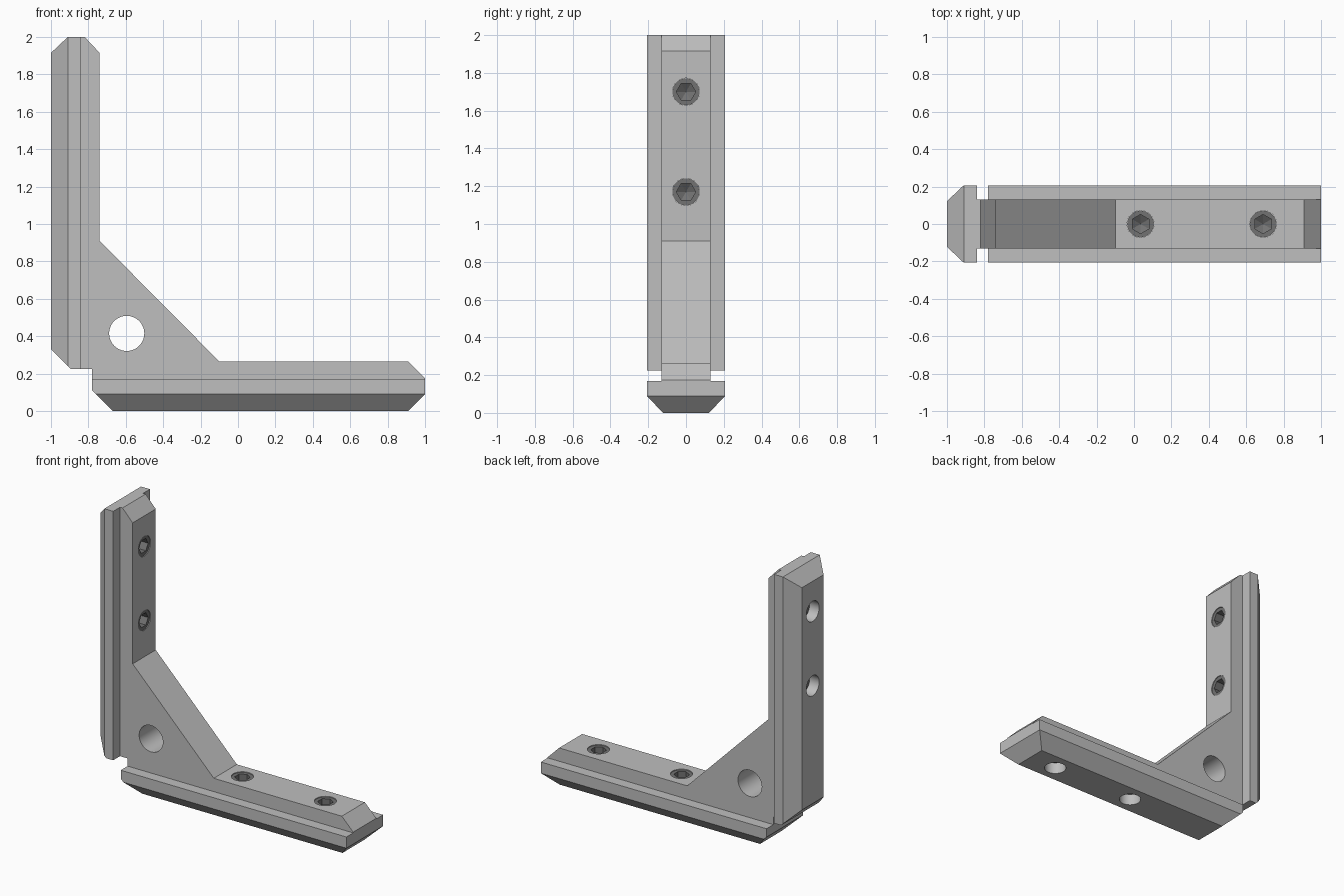
import bpy, bmesh, math
from mathutils import Vector, Matrix

if "Cube" in bpy.data.objects:
    bpy.data.objects.remove(bpy.data.objects["Cube"], do_unlink=True)


def material(name, grey):
    m = bpy.data.materials.new(name)
    m.use_nodes = True
    m.diffuse_color = (grey, grey, grey, 1)
    m.node_tree.nodes["Principled BSDF"].inputs["Base Color"].default_value = (grey, grey, grey, 1)
    return m


BODY = material("light grey metal", 0.52)
SCREW = material("dark grey steel", 0.17)


def finish(bm, name, mat):
    bmesh.ops.recalc_face_normals(bm, faces=bm.faces)
    mesh = bpy.data.meshes.new(name)
    bm.to_mesh(mesh)
    bm.free()
    mesh.materials.append(mat)
    obj = bpy.data.objects.new(name, mesh)
    bpy.context.collection.objects.link(obj)
    return obj


def plate(name, profile, half):
    """Extrude an x-z outline along y, centred."""
    bm = bmesh.new()
    face = bm.faces.new([bm.verts.new((x, -half, z)) for x, z in profile])
    ext = bmesh.ops.extrude_face_region(bm, geom=[face])["geom"]
    bmesh.ops.translate(bm, vec=(0, 2 * half, 0),
                        verts=[v for v in ext if isinstance(v, bmesh.types.BMVert)])
    return finish(bm, name, BODY)


def chamfer_long_edges(obj, point, normal):
    """Slice a solid with a plane and cap the cut."""
    bm = bmesh.new()
    bm.from_mesh(obj.data)
    cut = bmesh.ops.bisect_plane(bm, geom=bm.verts[:] + bm.edges[:] + bm.faces[:],
                                 plane_co=point, plane_no=normal, clear_outer=True)
    edges = [e for e in cut["geom_cut"] if isinstance(e, bmesh.types.BMEdge)]
    bmesh.ops.holes_fill(bm, edges=edges)
    bmesh.ops.recalc_face_normals(bm, faces=bm.faces)
    bm.to_mesh(obj.data)
    bm.free()


def boolean(obj, other, operation):
    mod = obj.modifiers.new(operation.lower(), "BOOLEAN")
    mod.operation, mod.object, mod.solver = operation, other, "EXACT"
    bpy.context.view_layer.objects.active = obj
    bpy.ops.object.modifier_apply(modifier=mod.name)
    bpy.data.objects.remove(other, do_unlink=True)


def cylinder(name, centre, axis, radius, depth, mat, sides=40, tip=0, side=(0, 1, 0)):
    """Cylinder along axis with a corner pointing to side, and an optional pointed bottom."""
    bm = bmesh.new()
    bmesh.ops.create_cone(bm, cap_ends=True, segments=sides, radius1=radius,
                          radius2=radius, depth=depth)
    if tip:
        low = min(bm.faces, key=lambda f: f.calc_center_median().z)
        peak = bmesh.ops.poke(bm, faces=[low])["verts"][0]
        peak.co.z -= tip
    axis, side = Vector(axis), Vector(side)
    frame = Matrix((side.cross(axis), side, axis)).transposed().to_4x4()
    bmesh.ops.transform(bm, matrix=Matrix.Translation(centre) @ frame, verts=bm.verts)
    return finish(bm, name, mat)


# Central web with triangular gusset
bracket = plate("bracket_body", [
    (-.87, 2), (-.82, 2), (-.74, 1.915), (-.74, .91), (-.10, .265), (.91, .265),
    (1, .175), (1, .14), (-.78, .14), (-.78, .225), (-.87, .225)], .13)

# Wide slot flanges, one per arm, with chamfered outer edges
foot = plate("foot_flange", [(-.78, .17), (-.78, .11), (-.67, 0), (.91, 0), (1, .09), (1, .17)], .207)
back = plate("back_flange", [(-.84, .225), (-.895, .225), (-1, .33), (-1, 1.915), (-.91, 2), (-.84, 2)], .207)
for s in (-1, 1):
    chamfer_long_edges(foot, (0, s * .207, .09), (0, s * .09, -.085))
    chamfer_long_edges(back, (-.91, s * .207, 1), (-.085, s * .09, 0))
boolean(bracket, foot, "UNION")
boolean(bracket, back, "UNION")

# Cross hole in the gusset
cross_hole = cylinder("cross_hole", (-.595, 0, .415), (0, 1, 0), .094, 1, BODY, 48, side=(1, 0, 0))
boolean(bracket, cross_hole, "DIFFERENCE")

# Threaded holes with recessed socket set screws: face centre and outward axis
screws = [("foot_screw", Vector((x, 0, .265)), Vector((0, 0, 1))) for x in (.035, .69)]
screws += [("back_screw", Vector((-.74, 0, z)), Vector((1, 0, 0))) for z in (1.17, 1.70)]
objects = [bracket]
for name, top, axis in screws:
    boolean(bracket, cylinder("bore", top - axis * .13, axis, .072, .6, BODY), "DIFFERENCE")
    screw = cylinder(name, top - axis * .095, axis, .0715, .18, SCREW)
    socket = cylinder("socket", top - axis * .04, axis, .051, .12, SCREW, 6, .03)
    boolean(screw, socket, "DIFFERENCE")
    objects.append(screw)

# Smooth bores, crisp edges
for obj in objects:
    bpy.ops.object.select_all(action="DESELECT")
    obj.select_set(True)
    bpy.context.view_layer.objects.active = obj
    bpy.ops.object.shade_smooth_by_angle(angle=math.radians(20))
